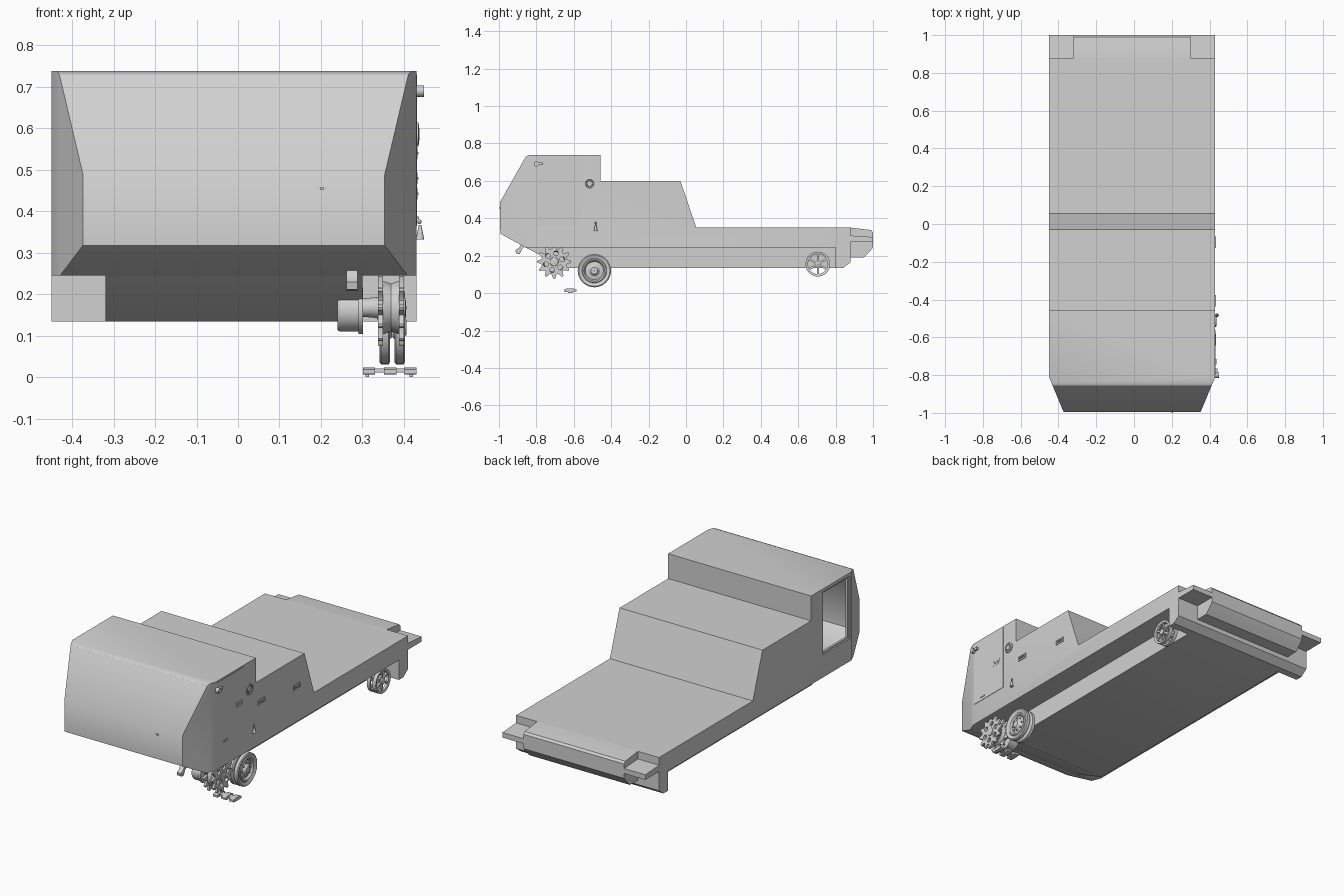
import bpy, bmesh, math
from mathutils import Vector, Matrix

if "Cube" in bpy.data.objects:
    bpy.data.objects.remove(bpy.data.objects["Cube"])

CX, HALF = -0.01, 0.44           # body centre and half width
SIDE = CX + HALF                 # right wall

grey = bpy.data.materials.new("primer_grey")
grey.diffuse_color = (0.64, 0.64, 0.64, 1)
grey.use_nodes = True
grey.node_tree.nodes["Principled BSDF"].inputs["Base Color"].default_value = grey.diffuse_color


def finish(bm, name):
    bmesh.ops.recalc_face_normals(bm, faces=bm.faces[:])
    me = bpy.data.meshes.new(name)
    bm.to_mesh(me)
    bm.free()
    ob = bpy.data.objects.new(name, me)
    bpy.context.collection.objects.link(ob)
    me.materials.append(grey)
    return ob


def prism(name, pts, x0, x1, chamfer=None):
    """Extrude a (y, z) profile along x; optionally slice the front corners."""
    bm = bmesh.new()
    f = bm.faces.new([bm.verts.new((x0, y, z)) for y, z in pts])
    r = bmesh.ops.extrude_face_region(bm, geom=[f])
    bmesh.ops.translate(bm, verts=[v for v in r["geom"] if isinstance(v, bmesh.types.BMVert)],
                        vec=(x1 - x0, 0, 0))
    if chamfer is not None:
        for s in (-1, 1):
            res = bmesh.ops.bisect_plane(bm, geom=bm.verts[:] + bm.edges[:] + bm.faces[:],
                                         plane_co=(CX + s * (HALF - chamfer), -0.81, 0),
                                         plane_no=(s * 0.18, -0.075, 0), clear_outer=True)
            edges = [e for e in res["geom_cut"] if isinstance(e, bmesh.types.BMEdge)]
            bmesh.ops.holes_fill(bm, edges=edges)
    return finish(bm, name)


def box(name, x, y, z):
    return prism(name, [(y[0], z[0]), (y[1], z[0]), (y[1], z[1]), (y[0], z[1])], *x)


def lathe(name, prof, y, z, seg=40):
    """Spin a closed (x, radius) profile about an axle parallel to x."""
    bm = bmesh.new()
    rings = [[bm.verts.new((x, y + r * math.cos(a), z + r * math.sin(a)))
              for a in (2 * math.pi * i / seg for i in range(seg))] for x, r in prof]
    n = len(rings)
    for j in range(n):
        p, q = rings[j], rings[(j + 1) % n]
        for i in range(seg):
            k = (i + 1) % seg
            bm.faces.new((p[i], p[k], q[k], q[i]))
    return finish(bm, name)


def disc(name, x0, x1, r, y, z, seg=32):
    pts = [(y + r * math.cos(2 * math.pi * i / seg), z + r * math.sin(2 * math.pi * i / seg))
           for i in range(seg)]
    return prism(name, pts, x0, x1)


def join(name, obs):
    bpy.ops.object.select_all(action='DESELECT')
    for o in obs:
        o.select_set(True)
    bpy.context.view_layer.objects.active = obs[0]
    bpy.ops.object.join()
    obs[0].name = name
    return obs[0]


def cut(ob, cutter):
    m = ob.modifiers.new("cut", 'BOOLEAN')
    m.operation, m.object, m.solver = 'DIFFERENCE', cutter, 'EXACT'
    bpy.context.view_layer.objects.active = ob
    bpy.ops.object.modifier_apply(modifier=m.name)
    bpy.data.objects.remove(cutter)


# body shell: cab, engine cover, cargo deck and rear flaps
body = prism("body_shell", [
    (-0.86, 0.245), (-0.993, 0.318), (-0.994, 0.487), (-0.865, 0.715), (-0.856, 0.73),
    (-0.84, 0.738), (-0.457, 0.738), (-0.457, 0.60), (-0.03, 0.60), (0.055, 0.35), (0.88, 0.35),
    (0.88, 0.165), (0.84, 0.135), (0.80, 0.135), (0.80, 0.245)], CX - HALF, SIDE, 0)
# cab interior and the open left doorway
cut(body, prism("cab_cavity", [(-0.86, 0.27), (-0.97, 0.33), (-0.97, 0.485), (-0.85, 0.71),
                               (-0.84, 0.725), (-0.47, 0.725), (-0.47, 0.27)],
                CX - HALF + 0.015, SIDE - 0.015, 0.018))
cut(body, box("doorway", (-0.5, -0.40), (-0.80, -0.56), (0.37, 0.72)))
# inner door frame
fr = [box("p", (-0.442, -0.43), (-0.80, -0.79), (0.37, 0.72)),
      box("p", (-0.442, -0.43), (-0.572, -0.56), (0.37, 0.72)),
      box("p", (-0.442, -0.43), (-0.79, -0.572), (0.71, 0.72)),
      box("p", (-0.442, -0.43), (-0.79, -0.572), (0.37, 0.38))]
join("left_door_frame", fr)

# lower hull between the tracks, and the rear overhang
prism("lower_hull", [(-0.86, 0.2455), (-0.65, 0.135), (0.81, 0.135), (0.81, 0.2455)], -0.32, 0.30)
prism("rear_overhang", [(0.87, 0.35), (0.88, 0.35), (0.99, 0.337), (1.0, 0.325), (1.0, 0.245),
                        (0.985, 0.225), (0.95, 0.19), (0.87, 0.19)], -0.32, 0.30)
for side, x in (("left", (-0.45, -0.319)), ("right", (0.299, 0.43))):
    prism(side + "_rear_step", [(0.875, 0.272), (1.0, 0.272), (1.0, 0.30), (0.875, 0.308)], *x)

# right-hand door and fittings
box("right_door", (SIDE - 0.002, SIDE + 0.002), (-0.80, -0.562), (0.365, 0.73))
for i, (y, z) in enumerate([(-0.612, 0.54), (-0.407, 0.48), (-0.097, 0.442)]):
    w, h = 0.031, 0.014
    rim = box("latch_rim", (SIDE - 0.002, SIDE + 0.003), (y - w, y + w), (z - h, z + h))
    cut(rim, box("c", (SIDE + 0.0005, SIDE + 0.01), (y - w + .004, y + w - .004),
                 (z - h + .004, z + h - .004)))
    bar = box("bar", (SIDE, SIDE + 0.005), (y - 0.02, y + 0.02), (z - 0.003, z + 0.003))
    join("side_latch_%d" % i, [rim, bar])
lathe("fuel_cap", [(SIDE - .002, .029), (SIDE + .005, .029), (SIDE + .006, .023), (SIDE + .002, .02),
                   (SIDE + .002, .016), (SIDE + .008, .014), (SIDE + .008, .001),
                   (SIDE - .002, .001)], -0.515, 0.585)
join("door_hinge", [disc("p", SIDE, 0.449, 0.014, -0.80, 0.69, 16),
                    box("p", (SIDE, 0.443), (-0.80, -0.765), (0.684, 0.698))])
box("door_handle", (SIDE, SIDE + 0.006), (-0.745, -0.715), (0.381, 0.388))
bm = bmesh.new()                 # small cone-shaped bracket
bmesh.ops.create_cone(bm, cap_ends=True, segments=12, radius1=0.010, radius2=0.003, depth=0.035,
                      matrix=Matrix.Translation((0.439, -0.483, 0.350)))
bmesh.ops.create_uvsphere(bm, u_segments=10, v_segments=6, radius=0.006,
                          matrix=Matrix.Translation((0.437, -0.483, 0.375)))
finish(bm, "side_bracket")
join("front_latch", [box("p", (0.19, 0.214), (-0.996, -0.99), (0.453, 0.458)),
                     box("p", (0.199, 0.206), (-1.0, -0.99), (0.452, 0.459))])

# tow hook under the nose
prism("tow_hook", [(-0.88, 0.262), (-0.86, 0.25), (-0.878, 0.232), (-0.89, 0.208), (-0.908, 0.212),
                   (-0.912, 0.23), (-0.895, 0.24)], 0.262, 0.288)

# drive sprocket: two toothed, pierced discs on a drum
Y, Z, TEETH = -0.705, 0.168, 12
pts = []
for i in range(TEETH):
    for d, r in ((0, .092), (.12, .090), (.3, .073), (.5, .067), (.7, .073), (.88, .090)):
        a = 2 * math.pi * (i + d) / TEETH
        pts.append((Y + r * math.cos(a), Z + r * math.sin(a)))
parts = []
for x0, x1 in ((0.338, 0.350), (0.388, 0.400)):
    plate = prism("plate", pts, x0, x1)
    for k in range(6):
        a = math.pi / 3 * k + 0.3
        cut(plate, disc("hole", x0 - .02, x1 + .02, 0.013, Y + .046 * math.cos(a),
                        Z + .046 * math.sin(a), 16))
    parts.append(plate)
parts.append(lathe("drum", [(0.30, .022), (0.345, .026), (0.369, .020), (0.393, .026), (0.404, .022),
                            (0.406, .001), (0.30, .001)], Y, Z))
parts.append(lathe("web", [(0.345, .066), (0.369, .058), (0.393, .066), (0.393, .061),
                           (0.369, .053), (0.345, .061)], Y, Z))
join("drive_sprocket", parts)
lathe("final_drive", [(0.24, .001), (0.24, .046), (0.246, .050), (0.290, .050), (0.290, .056),
                      (0.302, .056), (0.302, .001)], Y, 0.16)

# twin road wheel
parts = []
for x, s in ((0.341, 1), (0.403, -1)):
    prof = [(0, .083), (.004, .089), (.022, .089), (.026, .083), (.026, .064), (.021, .058),
            (.024, .030), (.030, .024), (.030, .001), (-.003, .001), (-.003, .018), (.004, .024),
            (.010, .030), (.014, .048), (.004, .055), (.002, .062), (.006, .066)]
    parts.append(lathe("wheel", [(x + s * a, r) for a, r in prof], -0.49, 0.12, 48))
for k in range(8):
    a = math.pi / 4 * k
    parts.append(disc("bolt", 0.385, 0.398, 0.004, -0.49 + .036 * math.cos(a),
                      0.12 + .036 * math.sin(a), 6))
join("road_wheel", parts)

# spoked idler wheel at the rear
Y, Z = 0.705, 0.155
parts = [lathe("rim", [(x, .060), (x, .066), (x + .02, .066), (x + .02, .060), (x + .017, .053),
                       (x + .003, .053)], Y, Z) for x in (0.345, 0.380)]
parts.append(lathe("hub", [(0.335, .001), (0.335, .016), (0.402, .016), (0.405, .010),
                           (0.405, .001)], Y, Z, 24))
for x in (0.351, 0.386):
    for k in range(6):
        a = math.pi / 3 * k + math.pi / 6
        u, v = Vector((math.cos(a), math.sin(a))), Vector((-math.sin(a), math.cos(a)))
        c = Vector((Y, Z))
        q = [c + u * .012 + v * .005, c + u * .056 + v * .006,
             c + u * .056 - v * .006, c + u * .012 - v * .005]
        parts.append(prism("spoke", [tuple(p) for p in q], x, x + .009))
join("idler_wheel", parts)

# single loose track link
parts = [box("p", (0.302, 0.43), (-0.635, -0.603), (0.012, 0.021))]
for x in ((0.302, 0.330), (0.352, 0.382), (0.402, 0.43)):
    parts.append(prism("p", [(-0.652, 0.008), (-0.64, 0.006), (-0.598, 0.006), (-0.585, 0.008),
                             (-0.585, 0.019), (-0.60, 0.024), (-0.64, 0.024), (-0.652, 0.019)], *x))
for x in (0.312, 0.418):
    parts.append(box("p", (x - .004, x + .004), (-0.63, -0.608), (0, 0.01)))
join("track_link", parts)

# smooth round parts while keeping hard edges
bpy.ops.object.select_all(action='SELECT')
bpy.context.view_layer.objects.active = body
bpy.ops.object.shade_smooth_by_angle(angle=math.radians(30))
